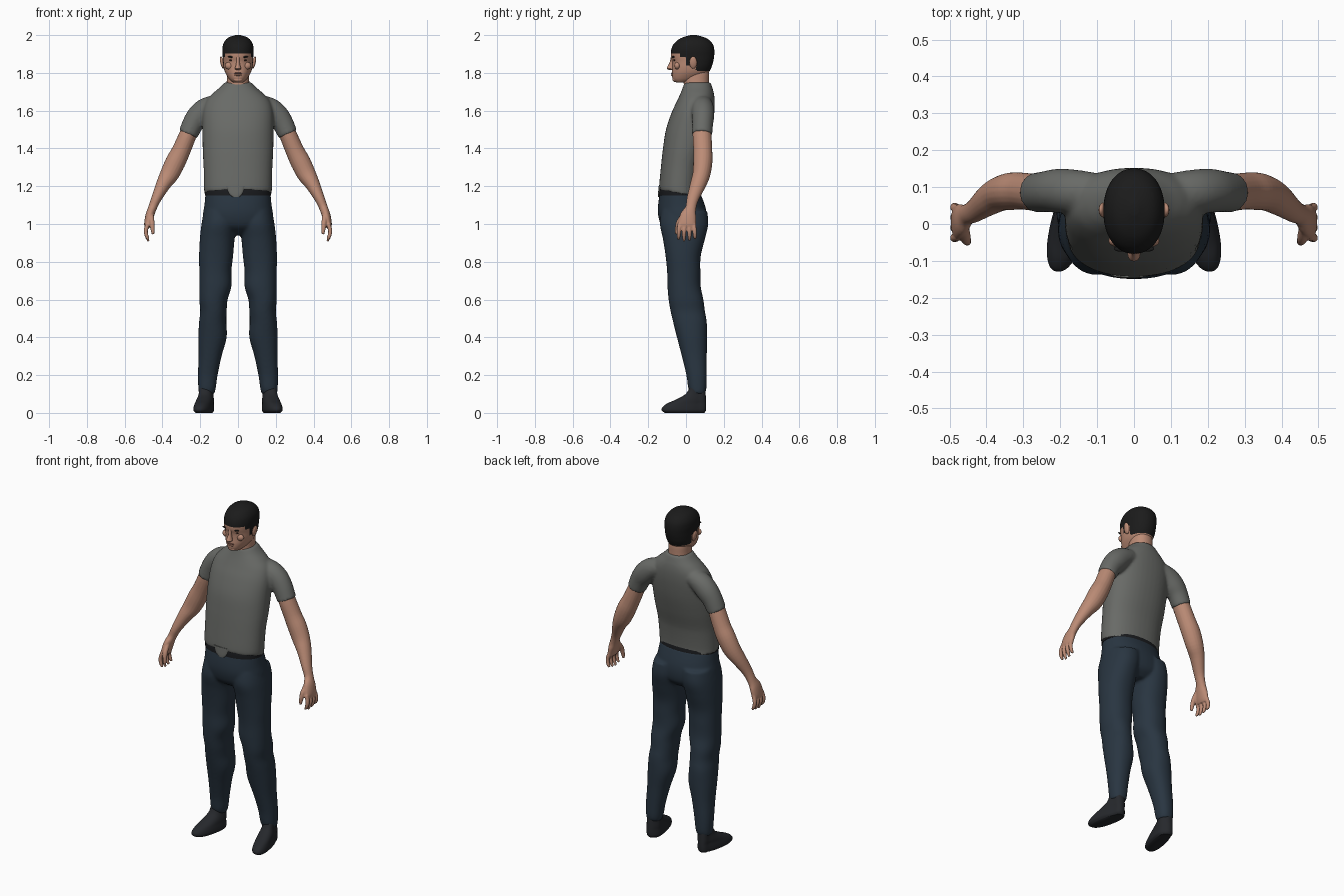
import bpy, bmesh, math
from mathutils import Vector

if "Cube" in bpy.data.objects:
    bpy.data.objects.remove(bpy.data.objects["Cube"])


def material(name, r, g, b):
    m = bpy.data.materials.new(name)
    m.use_nodes = True
    m.diffuse_color = (r, g, b, 1)
    bsdf = next(n for n in m.node_tree.nodes if n.type == "BSDF_PRINCIPLED")
    bsdf.inputs["Base Color"].default_value = (r, g, b, 1)
    bsdf.inputs["Roughness"].default_value = 0.8
    return m


SKIN = material("skin", 0.5, 0.26, 0.18)
HAIR = material("black hair", 0.011, 0.011, 0.011)
SHIRT = material("grey cotton", 0.14, 0.145, 0.135)
DENIM = material("navy denim", 0.022, 0.036, 0.053)
BELT = material("belt leather", 0.01, 0.011, 0.013)
SHOE = material("dark shoe", 0.019, 0.021, 0.025)
LIP = material("lips", 0.27, 0.11, 0.085)
EYE = material("eye shadow brown", 0.06, 0.03, 0.022)


def spline(rows, steps):
    """Catmull-Rom interpolation of tuples."""
    out = []
    for i in range(len(rows) - 1):
        quad = [rows[max(i - 1, 0)], rows[i], rows[i + 1], rows[min(i + 2, len(rows) - 1)]]
        for k in range(steps):
            t = k / steps
            out.append([b + t / 2 * (c - a + t * (2 * a - 5 * b + 4 * c - d + t * (3 * (b - c) + d - a)))
                        for a, b, c, d in zip(*quad)])
    return out + [list(rows[-1])]


def circle(n, power):
    for i in range(n):
        a = math.tau * i / n
        c, s = math.cos(a), math.sin(a)
        yield math.copysign(abs(c) ** (2 / power), c), math.copysign(abs(s) ** (2 / power), s)


def stack(rings, side=1, n=40, power=2.2, steps=5, bend=None):
    """Horizontal sections: height, centre x, half width, front y, back y."""
    result = []
    for z, cx, hw, yf, yb in spline(rings, steps):
        loop = [Vector((side * (cx + hw * c), (yf + yb) / 2 + (yb - yf) / 2 * s, z))
                for c, s in circle(n, power)]
        result.append([bend(p) for p in loop] if bend else loop)
    return result


def tube(path, side=1, n=20, steps=4):
    """Sections across a path: x, y, z, radius sideways, radius in depth."""
    rows = spline(path, steps)
    result = []
    for i, row in enumerate(rows):
        ahead, behind = rows[min(i + 1, len(rows) - 1)], rows[max(i - 1, 0)]
        t = (Vector(ahead[:3]) - Vector(behind[:3])).normalized()
        u = Vector((0, 1, 0)).cross(t).normalized()
        v = t.cross(u)
        loop = [Vector(row[:3]) + u * row[3] * c + v * row[4] * s for c, s in circle(n, 2)]
        result.append([Vector((side * p.x, p.y, p.z)) for p in loop])
    return result


def build(name, lofts, mats, rule=None, voxel=0, smooth=4):
    """Skin lofts into one object, optionally fused into a single surface."""
    bm = bmesh.new()
    for loops in lofts:
        rows = [[bm.verts.new(p) for p in loop] for loop in loops]
        n = len(rows[0])
        for a, b in zip(rows, rows[1:]):
            for i in range(n):
                bm.faces.new((a[i], a[(i + 1) % n], b[(i + 1) % n], b[i]))
        bm.faces.new(rows[0])
        bm.faces.new(rows[-1])
    bmesh.ops.recalc_face_normals(bm, faces=bm.faces[:])
    for f in bm.faces:
        f.material_index = rule(f.calc_center_median()) if rule else 0
    mesh = bpy.data.meshes.new(name)
    bm.to_mesh(mesh)
    bm.free()
    ob = bpy.data.objects.new(name, mesh)
    bpy.context.collection.objects.link(ob)
    for m in mats:
        mesh.materials.append(m)
    bpy.ops.object.select_all(action="DESELECT")
    ob.select_set(True)
    bpy.context.view_layer.objects.active = ob
    if voxel:
        fuse = ob.modifiers.new("fuse", "REMESH")
        fuse.mode, fuse.voxel_size = "VOXEL", voxel
        relax = ob.modifiers.new("relax", "SMOOTH")
        relax.iterations = smooth
        for m in ("fuse", "relax"):
            bpy.ops.object.modifier_apply(modifier=m)
    bpy.ops.object.shade_smooth_by_angle(angle=math.radians(50))
    return ob


def blob(name, mat, centre, size, roll=0):
    bpy.ops.mesh.primitive_uv_sphere_add(segments=16, ring_count=10, location=centre, rotation=(0, roll, 0))
    ob = bpy.context.object
    ob.name, ob.scale = name, size
    ob.data.materials.append(mat)
    bpy.ops.object.shade_smooth_by_angle(angle=math.radians(60))


SIDES = {"left": 1, "right": -1}

# Shirt: torso with both sleeves, hem lower at the back
torso = [(1.17, 0, .178, -.142, .078), (1.2, 0, .18, -.142, .074), (1.3, 0, .182, -.133, .088),
         (1.4, 0, .187, -.122, .115), (1.5, 0, .188, -.106, .138), (1.59, 0, .186, -.076, .15),
         (1.65, 0, .17, -.048, .152), (1.69, 0, .135, -.03, .148), (1.72, 0, .1, -.018, .14),
         (1.75, 0, .07, -.008, .13)]


def hem(p):
    drop = max(0, 1.3 - p.z) * 2.5
    p.z -= drop * (p.y + .09) * .5
    return p


sleeve = [(.11, .085, 1.635, .05, .055), (.165, .088, 1.61, .061, .06), (.205, .09, 1.575, .063, .06),
          (.237, .088, 1.533, .057, .056), (.265, .085, 1.474, .052, .054)]
build("shirt", [stack(torso, bend=hem)] + [tube(sleeve, s) for s in SIDES.values()], [SHIRT], voxel=.008)
tail = [(1.143, -.01, .018, -.148, -.135), (1.16, -.012, .034, -.148, -.135), (1.2, -.012, .05, -.145, -.13)]
build("shirt_tail", [stack(tail, n=16)], [SHIRT])

# Trousers: pelvis and two legs fused together
pelvis = [(.94, 0, .09, -.06, .06), (.97, 0, .15, -.11, .095), (1.0, 0, .186, -.135, .108),
          (1.05, 0, .186, -.148, .11), (1.1, 0, .178, -.148, .1), (1.165, 0, .172, -.138, .075)]
leg = [(.1, .166, .04, .025, .1), (.13, .164, .046, .012, .108), (.2, .16, .052, .002, .11),
       (.3, .148, .061, -.022, .11), (.4, .135, .075, -.048, .112), (.48, .134, .072, -.068, .11),
       (.54, .13, .07, -.082, .1), (.6, .13, .075, -.092, .092), (.67, .12, .085, -.098, .078),
       (.75, .12, .085, -.1, .076), (.83, .116, .09, -.108, .078), (.92, .11, .092, -.122, .1),
       (1.0, .1, .093, -.138, .118), (1.07, .09, .09, -.13, .112)]
build("trousers", [stack(pelvis)] + [stack(leg, s) for s in SIDES.values()], [DENIM], voxel=.008)
belt = [(1.152, 0, .175, -.143, .078), (1.175, 0, .175, -.142, .075), (1.195, 0, .174, -.138, .07)]
build("belt", [stack(belt)], [BELT])

# Shoes turned slightly outward
shoe = [(0, .165, .038, -.112, .097), (.012, .165, .047, -.128, .105), (.03, .165, .047, -.125, .107),
        (.05, .165, .044, -.1, .107), (.07, .165, .042, -.055, .106), (.1, .165, .037, -.002, .104),
        (.14, .165, .036, .022, .1)]


def toe_out(p):
    p.x += math.copysign((.07 - p.y) * .2, p.x)
    return p


# Bare arms with palm, fingers and thumb
arm = [(.24, .085, 1.53, .042, .046), (.264, .085, 1.475, .046, .05), (.3, .089, 1.39, .049, .05),
       (.33, .089, 1.33, .053, .051), (.362, .082, 1.265, .05, .047), (.395, .064, 1.21, .039, .042),
       (.432, .036, 1.135, .027, .032), (.453, .025, 1.085, .023, .029), (.467, .012, 1.045, .023, .043),
       (.478, .005, 1.0, .019, .048), (.481, .003, .98, .013, .046)]
thumb = [(.46, -.01, 1.05, .014, .014), (.456, -.038, 1.01, .014, .014), (.452, -.048, .97, .011, .011),
         (.45, -.05, .945, .007, .007)]
for label, s in SIDES.items():
    parts = [tube(arm, s), tube(thumb, s, n=12)]
    for i in range(4):
        y, tip = -.034 + i * .025, .905 + abs(i - 1.3) * .01
        parts.append(tube([(.478, y, 1.0, .012, .012), (.488, y * 1.1, .965, .011, .0115),
                           (.483, y * 1.15, .935, .01, .01), (.473, y * 1.15, tip, .006, .006)], s, n=12))
    build(label + "_arm", parts, [SKIN], voxel=.004, smooth=3)
    build(label + "_shoe", [stack(shoe, s, power=2.3, bend=toe_out)], [SHOE])

# Neck and head, with the hair cap coloured by a hairline rule
neck = [(1.7, 0, .066, -.01, .125), (1.75, 0, .06, -.012, .122), (1.8, 0, .058, -.01, .122),
        (1.83, 0, .05, 0, .115)]
build("neck", [stack(neck)], [SKIN])
skull = [(1.75, 0, .026, -.052, .0), (1.757, 0, .036, -.064, .04), (1.772, 0, .05, -.072, .08),
         (1.8, 0, .067, -.074, .118), (1.83, 0, .076, -.072, .135), (1.86, 0, .079, -.073, .144),
         (1.888, 0, .081, -.08, .149), (1.92, 0, .083, -.079, .15), (1.95, 0, .079, -.067, .143),
         (1.975, 0, .065, -.042, .122), (1.99, 0, .045, -.012, .092), (2.0, 0, .012, .025, .055)]


def hairline(p):
    line = 1.905 if p.y < -.03 else 1.885 if p.y < .002 else 1.838 if p.y < .022 else 1.865 if p.y < .055 else 1.812
    return int(p.z > line)


build("head", [stack(skull, n=64, power=2.15, steps=6)], [SKIN, HAIR], rule=hairline)
nose = [(1.815, 0, .008, -.088, -.06), (1.822, 0, .017, -.101, -.06), (1.832, 0, .014, -.099, -.06),
        (1.855, 0, .009, -.087, -.06), (1.885, 0, .01, -.08, -.06)]
build("nose", [stack(nose, n=16, power=2)], [SKIN])
blob("upper_lip", LIP, (0, -.07, 1.798), (.024, .009, .004))
blob("lower_lip", SKIN, (0, -.068, 1.789), (.02, .011, .006))
blob("chin", SKIN, (0, -.058, 1.765), (.024, .013, .013))
for label, s in SIDES.items():
    blob(label + "_ear", SKIN, (s * .084, .038, 1.855), (.01, .02, .033), s * .2)
    blob(label + "_eye", EYE, (s * .032, -.061, 1.867), (.015, .006, .005))
    blob(label + "_eyebrow", HAIR, (s * .034, -.067, 1.884), (.021, .008, .0045), s * -.08)
    blob(label + "_cheek", SKIN, (s * .045, -.046, 1.838), (.024, .016, .02))
